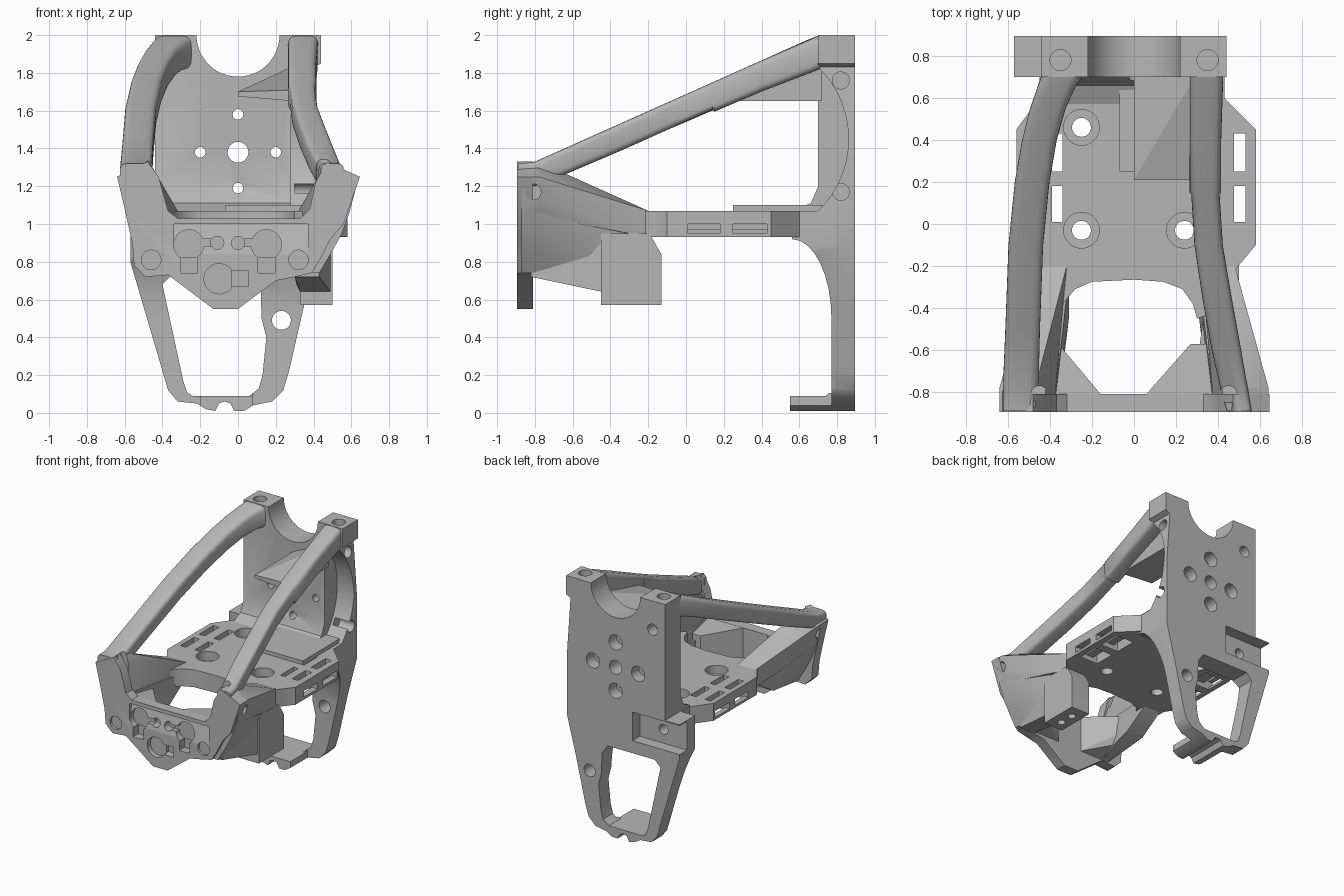
import bpy, bmesh, math
from mathutils import Vector

cube = bpy.data.objects.get("Cube")
if cube:
    bpy.data.objects.remove(cube)

grey = bpy.data.materials.new("plain grey")
grey.use_nodes = True
COL = (0.47, 0.47, 0.47, 1)
grey.diffuse_color = COL
grey.node_tree.nodes["Principled BSDF"].inputs["Base Color"].default_value = COL


def finish(name, bm):
    bmesh.ops.recalc_face_normals(bm, faces=bm.faces)
    me = bpy.data.meshes.new(name)
    bm.to_mesh(me)
    bm.free()
    me.materials.append(grey)
    ob = bpy.data.objects.new(name, me)
    bpy.context.collection.objects.link(ob)
    return ob


def prism(name, pts, axis, a, b):
    """Extrude a flat outline along one axis from a to b."""
    place = {"x": lambda u, v, t: (t, u, v),
             "y": lambda u, v, t: (u, t, v),
             "z": lambda u, v, t: (u, v, t)}[axis]
    bm = bmesh.new()
    face = bm.faces.new([bm.verts.new(place(u, v, a)) for u, v in pts])
    ext = bmesh.ops.extrude_face_region(bm, geom=[face])
    move = Vector(place(0, 0, b - a))
    for g in ext["geom"]:
        if isinstance(g, bmesh.types.BMVert):
            g.co += move
    return finish(name, bm)


def box(name, x0, x1, y0, y1, z0, z1):
    return prism(name, [(x0, y0), (x1, y0), (x1, y1), (x0, y1)], "z", z0, z1)


def rod(u, v, r, axis, a, b, n=28):
    turn = [2 * math.pi * i / n for i in range(n)]
    return prism("cutter", [(u + r * math.cos(t), v + r * math.sin(t)) for t in turn], axis, a, b)


def hull(name, pts):
    bm = bmesh.new()
    for p in pts:
        bm.verts.new(p)
    res = bmesh.ops.convex_hull(bm, input=bm.verts)
    loose = {g for g in res["geom_interior"] + res["geom_unused"] if isinstance(g, bmesh.types.BMVert)}
    bmesh.ops.delete(bm, geom=list(loose), context="VERTS")
    return finish(name, bm)


def boolean(ob, tools, mode="DIFFERENCE"):
    bpy.context.view_layer.objects.active = ob
    for tool in tools:
        tool.hide_render = True
        mod = ob.modifiers.new("cut", "BOOLEAN")
        mod.operation, mod.object, mod.solver = mode, tool, "EXACT"
        bpy.ops.object.modifier_apply(modifier=mod.name)
        bpy.data.objects.remove(tool)


def smooth(ob, angle=35):
    bpy.ops.object.select_all(action="DESELECT")
    ob.select_set(True)
    bpy.context.view_layer.objects.active = ob
    bpy.ops.object.shade_smooth_by_angle(angle=math.radians(angle))


# Back plate: front outline crossed with a side profile
outline = [(-.44, 2.0), (.44, 2.0), (.44, 1.85), (.4, 1.83), (.43, 1.4), (.43, .88), (.35, .57),
           (.27, .22), (.24, .12), (.18, .06), (.08, .04), (.03, .01), (-.02, .01), (-.04, .05),
           (-.07, .06), (-.1, .05), (-.12, .01), (-.17, .02), (-.22, .05), (-.32, .06), (-.37, .12),
           (-.57, .8), (-.57, 1.07), (-.44, 1.07)]
plate = prism("back_plate", outline, "y", .4, 1.0)
quarter = [math.pi / 2 * i / 8 for i in range(9)]
curve = [(.56 + .21 * math.sin(t), .5 + .42 * math.cos(t)) for t in quarter]
side = [(.895, -.1), (.895, 2.1), (.7, 2.1), (.7, 1.2), (.66, 1.11), (.57, 1.07)] + curve + \
       [(.77, .12), (.74, .09), (.55, .09), (.55, -.1)]
boolean(plate, [prism("cutter", side, "x", -.8, .8)], "INTERSECT")
opening = [(-.24, .09), (.06, .09), (.11, .13), (.13, .2), (.15, .4), (.125, .5), (.12, .66),
           (.07, .73), (-.35, .73), (-.4, .68), (-.29, .17), (-.27, .11)]
cuts = [prism("cutter", opening, "y", .3, 1.1),
        rod(0, 2.0, .22, "y", .5, 1.1, 48),
        rod(.33, 1.45, .53, "x", .28, .6, 96),
        box("cutter", -.8, -.15, .8, 1.1, .83, 1.06),
        box("cutter", -.8, -.45, .3, .7, .5, 1.2),
        box("cutter", -.8, -.2, .3, .77, -.1, .2), box("cutter", .08, .8, .3, .77, -.1, .2),
        rod(0, 1.38, .055, "y", .4, 1.1), rod(.23, .49, .05, "y", .4, 1.1),
        rod(-.36, .94, .04, "y", .4, 1.1), rod(-.33, 1.77, .045, "y", .8, 1.1)]
for x, z in [(-.2, 1.38), (.2, 1.38), (0, 1.58), (0, 1.19)]:
    cuts += [rod(x, z, .028, "y", .4, 1.1), rod(x, z, .06, "y", .8, 1.1)]
for x in (-.35, .35):
    cuts.append(rod(x, .78, .05, "z", 1.88, 2.1))
for z in (1.17, 1.76):
    cuts.append(rod(.82, z, .045, "x", .3, .6))
boolean(plate, cuts)
smooth(plate)

# Floor tray with side tabs and a curved front edge
right_edge = [(.3, -.45), (.45, -.4), (.48, -.22), (.58, -.1), (.58, .45), (.43, .6), (.43, .72)]
left_edge = [(-.45, .72), (-.45, .6), (-.56, .45), (-.56, -.1), (-.48, -.22), (-.45, -.4), (-.36, -.45)]
front_edge = [(-.34, -.38), (-.28, -.31), (-.2, -.275), (0, -.265), (.14, -.275), (.23, -.31), (.28, -.38)]
floor = prism("floor_tray", right_edge + left_edge + front_edge, "z", .93, 1.07)
cuts = []
for x, y in [(-.25, .46), (-.25, -.03), (.24, -.03)]:
    cuts += [rod(x, y, .045, "z", .8, 1.2), rod(x, y, .085, "z", 1.0, 1.2)]
for y0, y1 in [(.01, .18), (.25, .43)]:
    for x0, x1 in [(-.52, -.47), (-.39, -.34), (.37, .41), (.475, .53)]:
        cuts.append(box("cutter", x0, x1, y0, y1, .8, 1.2))
    for x0, x1 in [(-.7, -.5), (.5, .7)]:
        cuts.append(box("cutter", x0, x1, y0, y1, .95, 1.0))
    for x0, x1 in [(-.5, -.36), (.39, .5)]:
        cuts.append(box("cutter", x0, x1, y0, y1, .8, .97))
boolean(floor, cuts)
smooth(floor)
box("floor_pad", -.07, .4, .25, .72, 1.06, 1.1)

# Wedge brace between the back plate and the left strut
hull("wedge_brace", [(0, y, z) for y in (.21, .72) for z in (1.675, 1.7)]
     + [(.3, .21, 1.65), (.3, .72, 1.65), (.3, .21, 1.71), (.3, .72, 1.84)])

# Front panel with sensor pockets
panel_pts = [(-.64, 1.25), (-.48, 1.33), (-.42, 1.25), (-.37, 1.07), (-.32, 1.03), (.33, 1.03),
             (.38, 1.08), (.41, 1.22), (.47, 1.33), (.645, 1.25), (.56, 1.0), (.49, .92), (.44, .82),
             (.39, .74), (.3, .72), (.2, .7), (0, .55), (-.13, .55), (-.37, .73), (-.49, .72),
             (-.55, .78), (-.56, .9), (-.6, 1.08)]
panel = prism("front_panel", panel_pts, "y", -.895, -.81)
cuts = [prism("cutter", [(-1, 1.0), (-.86, 1.0), (-.895, .84), (-1, .84)], "x", -.34, .37)]
for x, z, r, depth in [(-.26, .89, .08, .05), (.15, .89, .08, .05), (-.1, .71, .08, .04),
                       (-.11, .9, .035, .07), (0, .9, .035, .07),
                       (-.46, .81, .052, .02), (.32, .81, .052, .02)]:
    cuts.append(rod(x, z, r, "y", -1, -.895 + depth))
for x, z in [(-.26, .78), (.15, .78), (.01, .71)]:
    cuts.append(box("cutter", x - .045, x + .045, -1, -.83, z - .04, z + .04))
for x in (-.18, .07):
    cuts.append(box("cutter", x - .05, x + .05, -1, -.845, .88, .92))
boolean(panel, cuts)
smooth(panel)


def corner_hole(s):
    """Screw hole dropped into the top of a front corner."""
    return rod(s * .45, -.81, .04, "z", 1.2, 1.5)


# Side arms joining the front corners to the floor, with recessed walls below
arm_front = [(.47, 1.33), (.64, 1.25), (.59, 1.06), (.38, 1.05)]
wall_front = [(.59, 1.06), (.55, .95), (.49, .84), (.43, .74), (.36, .74), (.38, 1.05)]
for name, s in (("left", 1), ("right", -1)):
    arm = hull(name + "_arm", [(s * x, y, z) for x, z in arm_front for y in (-.87, -.78)]
               + [(s * x, -.2, z) for x in (.32, .48) for z in (.93, 1.07)])
    boolean(arm, [rod(-.81, 1.17, .042, "x", s * .5, s * .8), corner_hole(s)])
    smooth(arm)
    wall = hull(name + "_wall", [(s * x, y, z) for x, z in wall_front for y in (-.87, -.78)]
                + [(s * x, y, z) for x in (.31, .46) for y, z in [(-.25, .93), (-.25, 1.0), (-.45, .8)]])
    smooth(wall)

# Gussets sloping back from the panel to the walls, level with its top edge
for name, a, b, c in (("right_gusset", -.15, -.36, -.42), ("left_gusset", .05, .27, .4)):
    hull(name, [(x, -.82, z) for x in (a, c) for z in (.73, 1.03)]
         + [(b, -.57, 1.0), (b, -.57, .86), (c, -.57, 1.0), (c, -.57, .8)])

# Lower pod under the left wall, with a neck running forward
pod = box("left_pod", .33, .5, -.45, -.13, .57, .95)
boolean(pod, [prism("cutter", [(-.2, .96), (-.1, .96), (-.1, .84), (-.13, .84)], "x", .2, .6)]
        + [rod(.41, y, .03, "z", .5, .63) for y in (-.36, -.24)])
smooth(pod)
neck = hull("pod_neck", [(x, -.44, z) for x in (.33, .49) for z in (.64, .95)]
            + [(x, -.6, z) for x in (.31, .46) for z in (.68, .95)]
            + [(x, -.82, z) for x in (.3, .43) for z in (.72, .95)])
smooth(neck)


# Sloping struts from the panel corners to the top of the plate
def strut(name, s, stations, n=28):
    bm = bmesh.new()
    rings = []
    for y, x, w, h in stations:
        top = min(2.0, max(1.32, 1.33 + (y + .8) * .4467))
        ring = []
        for i in range(n):
            t = 2 * math.pi * i / n
            c, d = math.cos(t), math.sin(t)
            ring.append(bm.verts.new((x + w / 2 * math.copysign(abs(c) ** .45, c), y,
                                      top - h / 2 + h / 2 * math.copysign(abs(d) ** .45, d))))
        rings.append(ring)
    for a, b in zip(rings, rings[1:]):
        for i in range(n):
            bm.faces.new((a[i], a[(i + 1) % n], b[(i + 1) % n], b[i]))
    bm.faces.new(rings[0])
    bm.faces.new(rings[-1])
    ob = finish(name, bm)
    boolean(ob, [corner_hole(s)])
    smooth(ob, 50)


strut("right_strut", -1, [(-.89, -.545, .16, .1), (-.8, -.54, .17, .13), (-.5, -.53, .165, .14),
                          (-.1, -.515, .165, .145), (.2, -.485, .165, .15), (.4, -.45, .165, .155),
                          (.55, -.41, .17, .16), (.65, -.37, .18, .17), (.71, -.34, .2, .18)])
strut("left_strut", 1, [(-.89, .5, .12, .1), (-.8, .48, .13, .13), (-.6, .44, .14, .14),
                        (-.35, .395, .14, .145), (-.1, .355, .135, .145), (.14, .34, .135, .145),
                        (.15, .34, .15, .16), (.4, .34, .15, .165), (.71, .345, .16, .18)])
